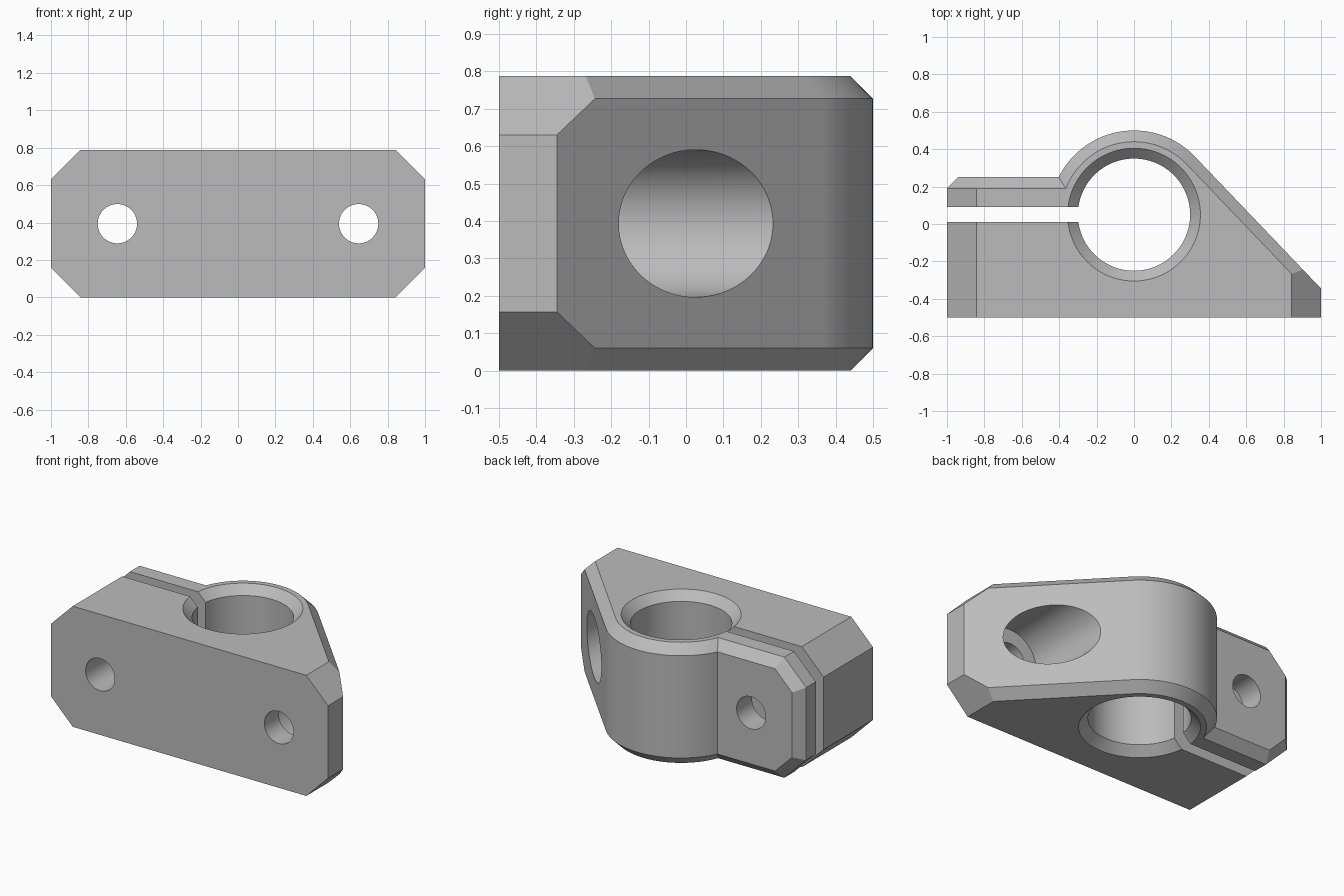
import bpy, bmesh, math
from mathutils import Vector, Matrix

if "Cube" in bpy.data.objects:
    bpy.data.objects.remove(bpy.data.objects["Cube"])

H = 0.787          # height
CH = 0.06          # edge chamfer
CORNER = 0.157     # big end-corner chamfer
BORE_Y = 0.05      # bore centre
R_OUT, R_BORE = 0.45, 0.30
LUG_Y = 0.25       # back of the clamp lug
BOLT_X, BOLT_R = 0.645, 0.105
TANGENT = math.radians(43.7)

grey = bpy.data.materials.new("Plain grey")
grey.use_nodes = True
colour = (0.5, 0.5, 0.5, 1)
grey.diffuse_color = colour
grey.node_tree.nodes["Principled BSDF"].inputs["Base Color"].default_value = colour


def make_object(name, bm):
    bmesh.ops.recalc_face_normals(bm, faces=bm.faces)
    mesh = bpy.data.meshes.new(name)
    bm.to_mesh(mesh)
    bm.free()
    mesh.materials.append(grey)
    obj = bpy.data.objects.new(name, mesh)
    bpy.context.collection.objects.link(obj)
    return obj


def loft(bm, rings):
    """Join matching rings of points into a closed solid."""
    loops = [[bm.verts.new(p) for p in ring] for ring in rings]
    for a, b in zip(loops, loops[1:]):
        for i in range(len(a)):
            j = (i + 1) % len(a)
            bm.faces.new((a[i], a[j], b[j], b[i]))
    bm.faces.new(loops[0][::-1])
    bm.faces.new(loops[-1])


def outline(d, z):
    """Plan outline with its back edge moved inward by d."""
    r, back = R_OUT - d, LUG_Y - d
    start = math.pi - math.asin((back - BORE_Y) / r)
    end_y = BORE_Y + (r - math.cos(TANGENT)) / math.sin(TANGENT)
    pts = [(-1, -0.5, z), (1, -0.5, z), (1, end_y, z)]
    n = 40
    for i in range(n + 1):
        a = TANGENT + (start - TANGENT) * i / n
        pts.append((r * math.cos(a), BORE_Y + r * math.sin(a), z))
    pts.append((-1, back, z))
    return pts


def slice_off(bm, point, normal):
    """Cut away everything beyond a plane and cap the cut."""
    geom = bm.verts[:] + bm.edges[:] + bm.faces[:]
    cut = bmesh.ops.bisect_plane(bm, geom=geom, dist=1e-5, plane_co=point,
                                 plane_no=normal, clear_outer=True)
    edges = [e for e in cut["geom_cut"] if isinstance(e, bmesh.types.BMEdge)]
    bmesh.ops.contextual_create(bm, geom=edges)


def turned(name, rings, matrix):
    """Round cutter from (radius, height) pairs."""
    bm = bmesh.new()
    n = 96
    loft(bm, [[matrix @ Vector((r * math.cos(math.tau * i / n),
                                r * math.sin(math.tau * i / n), h))
               for i in range(n)] for r, h in rings])
    return make_object(name, bm)


def subtract(target, cutter):
    cutter.hide_render = True
    mod = target.modifiers.new("cut", 'BOOLEAN')
    mod.operation = 'DIFFERENCE'
    mod.solver = 'EXACT'
    mod.object = cutter
    bpy.context.view_layer.objects.active = target
    bpy.ops.object.modifier_apply(modifier=mod.name)
    bpy.data.objects.remove(cutter)


# Body with chamfered back edges
bm = bmesh.new()
loft(bm, [outline(CH, 0), outline(0, CH), outline(0, H - CH), outline(CH, H)])

# Large chamfers on the four end corners
for side in (-1, 1):
    for up, z in ((1, H - CORNER), (-1, CORNER)):
        slice_off(bm, Vector((side, 0, z)), Vector((side, 0, up)).normalized())

# Chamfer carried around the back of the lug
back = Vector((0, 1, 0))
for up, z in ((0, H / 2), (1, H - CORNER), (-1, CORNER)):
    end = Vector((-1, 0, up)).normalized()
    slice_off(bm, Vector((-1, LUG_Y - CH, z)), (end + back).normalized())
clamp = make_object("clamp_body", bm)

# Clamping slot
bm = bmesh.new()
bmesh.ops.create_cube(bm, size=1, matrix=Matrix.Translation((-0.65, 0.05, H / 2))
                      @ Matrix.Diagonal((1, 0.08, 2, 1)))
subtract(clamp, make_object("slot_cutter", bm))

# Main bore with a countersink at both ends
lip = 0.055
subtract(clamp, turned("bore_cutter", [
    (R_BORE + 2 * lip, -lip), (R_BORE, lip),
    (R_BORE, H - lip), (R_BORE + 2 * lip, H + lip)],
    Matrix.Translation((0, BORE_Y, 0))))

# Bolt holes, with a deep counterbore in the sloped side
along_y = Matrix.Rotation(-math.pi / 2, 4, 'X')
for x in (-BOLT_X, BOLT_X):
    place = Matrix.Translation((x, 0, H / 2)) @ along_y
    subtract(clamp, turned("bolt_cutter", [(BOLT_R, -0.7), (BOLT_R, 0.7)], place))
subtract(clamp, turned("counterbore_cutter", [(0.197, -0.35), (0.197, 0.7)], place))

# Smooth round walls, crisp edges
bpy.ops.object.select_all(action='DESELECT')
clamp.select_set(True)
bpy.context.view_layer.objects.active = clamp
bpy.ops.object.shade_smooth_by_angle(angle=math.radians(25))
